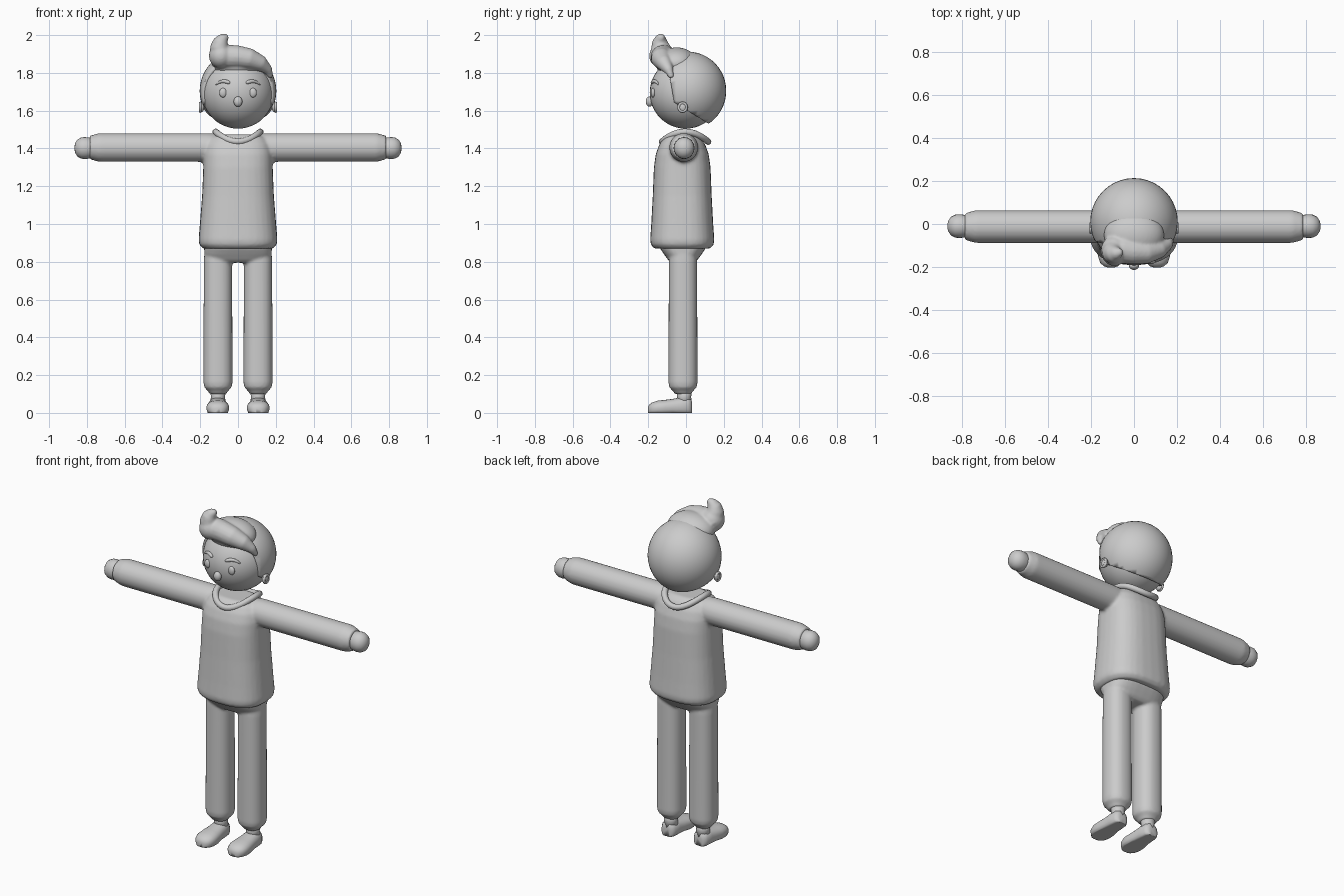
import bpy, bmesh, math
from mathutils import Vector, Matrix

if "Cube" in bpy.data.objects:
    bpy.data.objects.remove(bpy.data.objects["Cube"], do_unlink=True)

grey = bpy.data.materials.new("plain_grey")
grey.use_nodes = True
grey.diffuse_color = (0.6, 0.6, 0.6, 1)
grey.node_tree.nodes["Principled BSDF"].inputs["Base Color"].default_value = (0.6, 0.6, 0.6, 1)
X, Y, Z = Vector((1, 0, 0)), Vector((0, 1, 0)), Vector((0, 0, 1))


def ring(c, u, v, ru, rv, e=2.0, n=32):
    """Superellipse section around c in the plane of u and v."""
    pts = []
    for i in range(n):
        a = 2 * math.pi * i / n
        ca, sa = math.cos(a), math.sin(a)
        pts.append(Vector(c) + u * ru * math.copysign(abs(ca) ** (2 / e), ca)
                   + v * rv * math.copysign(abs(sa) ** (2 / e), sa))
    return pts


def loft(bm, rings, closed=False):
    loops = [[bm.verts.new(p) for p in r] for r in rings]
    pairs = list(zip(loops, loops[1:])) + ([(loops[-1], loops[0])] if closed else [])
    n = len(loops[0])
    for a, b in pairs:
        for i in range(n):
            bm.faces.new((a[i], a[(i + 1) % n], b[(i + 1) % n], b[i]))
    if not closed:
        bm.faces.new(loops[0][::-1])
        bm.faces.new(loops[-1])


def tube(bm, path, up, closed=False, n=16):
    """Round tube through (x, y, z, radius) points."""
    pts = [Vector(p[:3]) for p in path]
    rings, m = [], len(pts)
    for i, p in enumerate(path):
        a = pts[i - 1] if closed or i else pts[0]
        b = pts[(i + 1) % m] if closed or i < m - 1 else pts[-1]
        u = (b - a).cross(up).normalized()
        v = (b - a).normalized().cross(u)
        rings.append(ring(pts[i], u, v, p[3], p[3], n=n))
    loft(bm, rings, closed)


def ball(bm, c, r, seg=32):
    m = Matrix.Translation(c) @ Matrix.Diagonal((*r, 1))
    bmesh.ops.create_uvsphere(bm, u_segments=seg, v_segments=seg // 2 + 4, radius=1, matrix=m)


def finish(name, bm, voxel=0, smooth=0, mirror=False, subsurf=0):
    bmesh.ops.recalc_face_normals(bm, faces=bm.faces)
    mesh = bpy.data.meshes.new(name)
    bm.to_mesh(mesh)
    bm.free()
    mesh.materials.append(grey)
    for p in mesh.polygons:
        p.use_smooth = True
    ob = bpy.data.objects.new(name, mesh)
    bpy.context.collection.objects.link(ob)
    if mirror:
        ob.modifiers.new("mirror", 'MIRROR').use_clip = False
    if voxel:
        mod = ob.modifiers.new("blend", 'REMESH')
        mod.mode, mod.voxel_size, mod.use_smooth_shade = 'VOXEL', voxel, True
    if smooth:
        mod = ob.modifiers.new("soften", 'SMOOTH')
        mod.factor, mod.iterations = 0.5, smooth
    if subsurf:
        mod = ob.modifiers.new("round", 'SUBSURF')
        mod.levels = mod.render_levels = subsurf
    return ob


# Sweater: rounded torso blended with straight sleeves
bm = bmesh.new()
torso = [(.87, .185, .148), (.89, .205, .166), (.915, .209, .17), (1.0, .202, .164), (1.15, .19, .156),
         (1.3, .184, .15), (1.37, .182, .14), (1.42, .172, .122), (1.455, .15, .1), (1.475, .11, .075)]
loft(bm, [ring((0, -.02, z), X, Y, rx, ry, 2.6) for z, rx, ry in torso])
for s in (1, -1):
    arm = [(.08, .07), (.16, .076), (.3, .076), (.5, .076), (.735, .076), (.76, .069), (.785, .062)]
    loft(bm, [ring((s * x, -.012, 1.405), Y, Z, r, r) for x, r in arm])
finish("sweater", bm, voxel=.009, smooth=5)

# Collar: saddle-shaped roll
bm = bmesh.new()
turns = [2 * math.pi * i / 40 for i in range(40)]
tube(bm, [(.118 * math.cos(t), .122 * math.sin(t) - .005, 1.462 + .026 * math.cos(2 * t), .017)
          for t in turns], Z, closed=True)
finish("collar", bm)

# Mitten hands
bm = bmesh.new()
hand = [(.76, .045), (.785, .055), (.81, .058), (.83, .056), (.85, .045), (.862, .026), (.866, .008)]
loft(bm, [ring((x, -.01, 1.402), Y, Z, r * .95, r, n=24) for x, r in hand])
finish("hands", bm, mirror=True)

# Trousers: hips blended with two gathered legs
bm = bmesh.new()
hips = [(.93, .18, .125), (.87, .18, .12), (.84, .178, .1), (.81, .165, .078), (.795, .14, .06)]
loft(bm, [ring((0, -.017, z), X, Y, rx, ry, 2.8) for z, rx, ry in hips])
for s in (1, -1):
    leg = [(.88, .07), (.8, .075), (.5, .076), (.16, .077), (.135, .072), (.112, .05), (.1, .044)]
    loft(bm, [ring((s * .106, -.016, z), X, Y, r, r, 2.3) for z, r in leg])
finish("trousers", bm, voxel=.008, smooth=4)

# Ankles
bm = bmesh.new()
loft(bm, [ring((.106, -.01, z), X, Y, r, r, n=24) for z, r in [(.05, .042), (.085, .037), (.12, .042)]])
finish("ankles", bm, mirror=True)

# Shoes: flat-soled sections from heel to toe
bm = bmesh.new()
shoe = [(.032, .02, .05), (.027, .036, .074), (.01, .046, .083), (-.03, .05, .082), (-.07, .053, .074),
        (-.11, .059, .069), (-.15, .06, .065), (-.18, .05, .055), (-.196, .033, .042), (-.202, .014, .028)]
rings = []
for y, w, h in shoe:
    pts = ring((.107, y, h * .4), X, Z, w, h * .6, 2.3, 24)
    for p in pts:
        p.z = max(p.z, .004)
        if p.z < .005:
            p.z = 0
    rings.append(pts)
loft(bm, rings)
finish("shoes", bm, mirror=True)

# Head
bm = bmesh.new()
ball(bm, (0, -.002, 1.695), (.19, .19, .19), 40)
finish("head", bm)

# Hair cap: shell with the face and nape cut away
bm = bmesh.new()
ball(bm, (0, .01, 1.705), (.203, .203, .207), 40)
temple = (Vector((0, -.09, 1.8)), Vector((0, 1, .175)).normalized())
nape = (Vector((0, 0, 1.605)), Vector((0, .62, 1)).normalized())
brow_line = (Vector((0, 0, 1.84)), Z)
for co, no in (temple, nape, brow_line):
    bmesh.ops.bisect_plane(bm, geom=bm.verts[:] + bm.edges[:] + bm.faces[:], plane_co=co, plane_no=no)


def below(p, plane):
    return (p - plane[0]).dot(plane[1]) < 0


cut = []
for f in bm.faces:
    c = f.calc_center_median()
    if below(c, nape) or (below(c, temple) and below(c, brow_line)):
        cut.append(f)
bmesh.ops.delete(bm, geom=cut, context='FACES')
hair = finish("hair_cap", bm)
shell = hair.modifiers.new("thickness", 'SOLIDIFY')
shell.thickness, shell.offset = .022, -1
bpy.context.view_layer.objects.active = hair
hair.select_set(True)
bpy.ops.object.shade_smooth_by_angle(angle=math.radians(40))

# Quiff: swept band across the forehead, curling up to a tip
bm = bmesh.new()
tube(bm, [(.175, -.075, 1.775, .012), (.158, -.092, 1.815, .026), (.12, -.115, 1.85, .042),
          (.06, -.13, 1.875, .055), (0, -.128, 1.885, .06), (-.05, -.12, 1.886, .064),
          (-.09, -.11, 1.882, .06), (-.13, -.09, 1.865, .04)], Z)
ball(bm, (-.09, -.125, 1.89), (.064, .07, .066))
tube(bm, [(-.085, -.12, 1.87, .055), (-.095, -.128, 1.91, .056), (-.097, -.136, 1.94, .05),
          (-.09, -.138, 1.965, .041), (-.075, -.134, 1.985, .028), (-.055, -.128, 1.998, .013)], Y)
ball(bm, (0, -.05, 1.85), (.14, .11, .085))
finish("quiff", bm, voxel=.006, smooth=10)

# Ears: flattened disc with a rim
bm = bmesh.new()
ball(bm, (.193, -.018, 1.618), (.014, .024, .026), 20)
tube(bm, [(.2, -.018 + .021 * math.cos(t), 1.618 + .023 * math.sin(t), .007) for t in turns[::2]],
     X, closed=True, n=8)
finish("ears", bm, mirror=True)

# Face details
bm = bmesh.new()
ball(bm, (.079, -.174, 1.695), (.02, .012, .025), 20)
finish("eyes", bm, mirror=True)

bm = bmesh.new()
ball(bm, (0, -.194, 1.648), (.023, .019, .027), 24)
finish("nose", bm)

bm = bmesh.new()
brow = []
for x, z, r in [(.042, 1.745, .004), (.05, 1.75, .011), (.07, 1.757, .011), (.095, 1.754, .009),
                (.112, 1.743, .006), (.12, 1.735, .002)]:
    y = -math.sqrt(.19 ** 2 - x * x - (z - 1.695) ** 2) - .004
    brow.append((x, y, z, r))
tube(bm, brow, Z, n=10)
finish("eyebrows", bm, mirror=True, subsurf=1)
